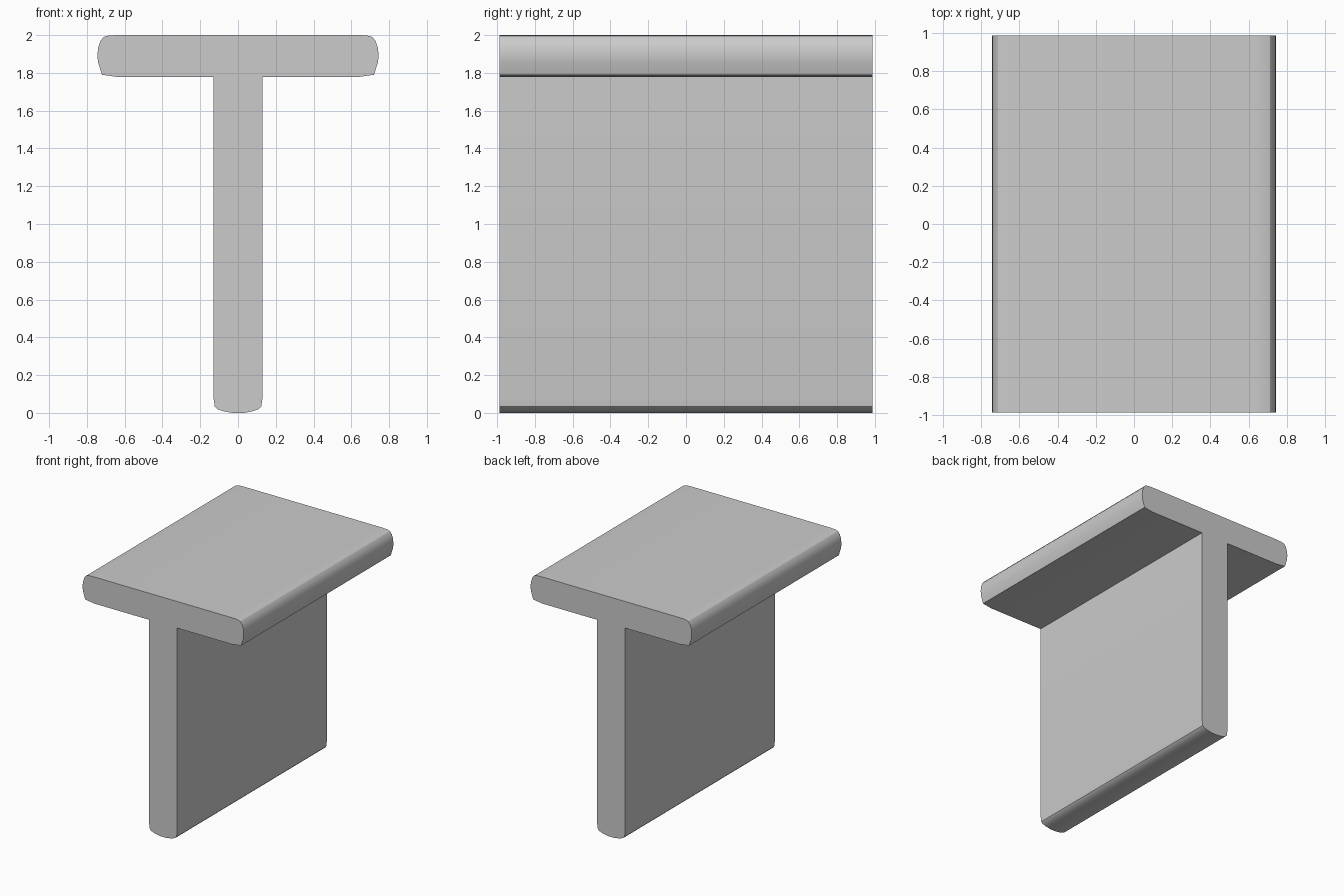
import bpy, bmesh

if "Cube" in bpy.data.objects:
    bpy.data.objects.remove(bpy.data.objects["Cube"])

HALF_LENGTH = 0.987

# Right half of the T cross-section, from the foot up to the top face (x, z)
half = [
    (0.03, 0.0), (0.075, 0.008), (0.11, 0.02), (0.123, 0.033), (0.129, 0.075),
    (0.13, 1.778), (0.635, 1.778), (0.72, 1.79), (0.742, 1.86), (0.744, 1.90),
    (0.74, 1.935), (0.728, 1.97), (0.711, 1.99), (0.685, 1.998), (0.64, 2.0),
]
profile = half + [(-x, z) for x, z in reversed(half)]

# T beam: profile extruded along y
bm = bmesh.new()
face = bm.faces.new([bm.verts.new((x, -HALF_LENGTH, z)) for x, z in profile])
result = bmesh.ops.extrude_face_region(bm, geom=[face], use_keep_orig=True)
moved = [v for v in result["geom"] if isinstance(v, bmesh.types.BMVert)]
bmesh.ops.translate(bm, verts=moved, vec=(0, 2 * HALF_LENGTH, 0))
bmesh.ops.recalc_face_normals(bm, faces=bm.faces)

mesh = bpy.data.meshes.new("t_beam")
bm.to_mesh(mesh)
bm.free()
beam = bpy.data.objects.new("t_beam", mesh)
bpy.context.collection.objects.link(beam)

# Smooth rounded edges, crisp ends and corners
bpy.context.view_layer.objects.active = beam
beam.select_set(True)
bpy.ops.object.shade_smooth_by_angle(angle=0.55)
